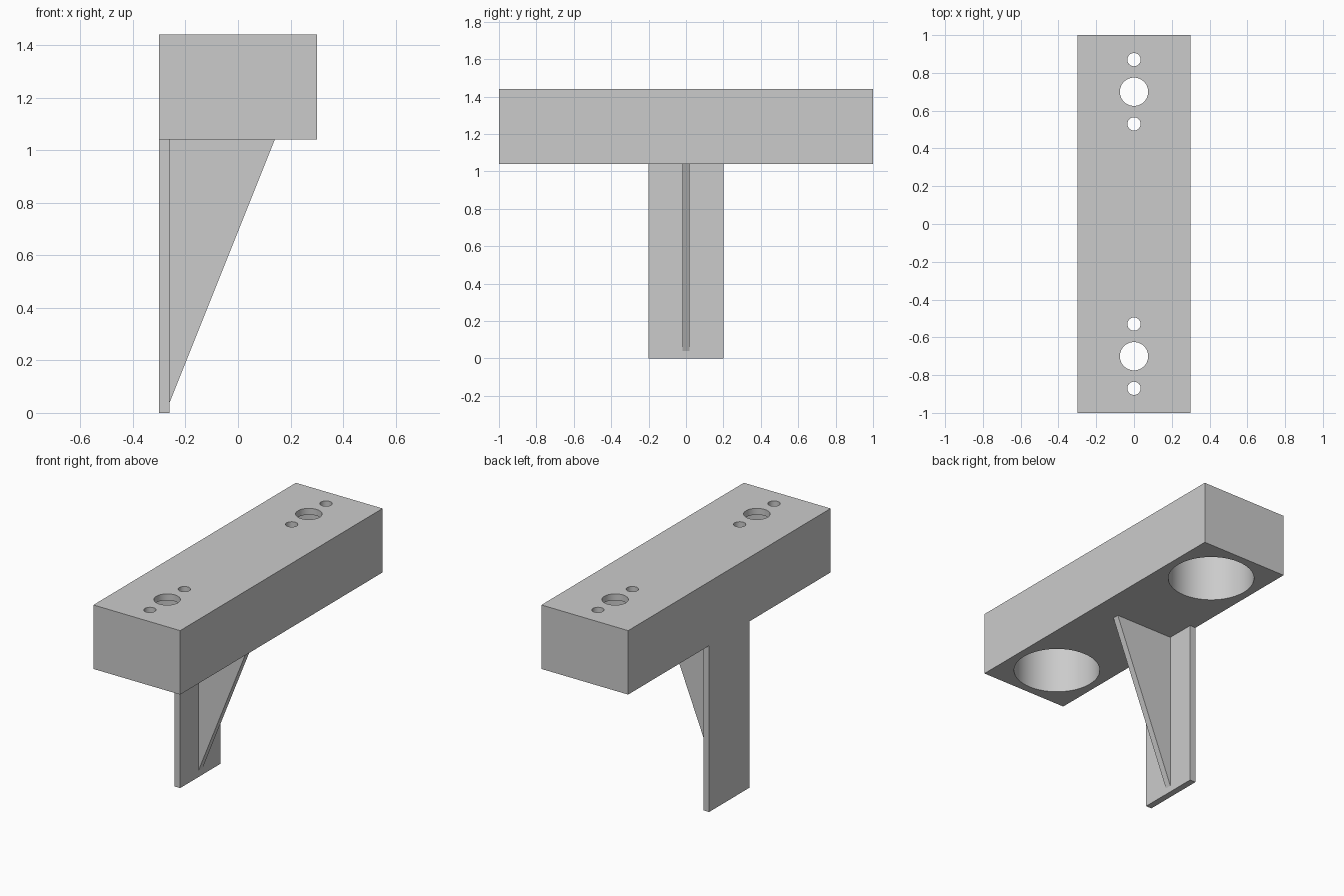
import bpy
import bmesh
from math import radians

cube = bpy.data.objects.get("Cube")
if cube:
    bpy.data.objects.remove(cube, do_unlink=True)

# Single grey material
grey = bpy.data.materials.new("plain grey")
grey.use_nodes = True
colour = (0.6, 0.6, 0.6, 1)
grey.diffuse_color = colour
grey.node_tree.nodes["Principled BSDF"].inputs["Base Color"].default_value = colour

PLATE = 0.04      # thickness of plate, rib and pocket roof
BASE, TOP = 1.04, 1.44


def make_object(name, bm):
    mesh = bpy.data.meshes.new(name)
    bmesh.ops.recalc_face_normals(bm, faces=bm.faces)
    bm.to_mesh(mesh)
    bm.free()
    mesh.materials.append(grey)
    obj = bpy.data.objects.new(name, mesh)
    bpy.context.collection.objects.link(obj)
    return obj


def extrude_profile(name, points, half_width):
    """Extrude an x-z outline along y, centred on y = 0."""
    bm = bmesh.new()
    face = bm.faces.new([bm.verts.new((x, -half_width, z)) for x, z in points])
    new = bmesh.ops.extrude_face_region(bm, geom=[face])["geom"]
    verts = [v for v in new if isinstance(v, bmesh.types.BMVert)]
    bmesh.ops.translate(bm, verts=verts, vec=(0, 2 * half_width, 0))
    return make_object(name, bm)


def drill(target, y, radius, low, high):
    """Cut a vertical round hole through the target."""
    bpy.ops.mesh.primitive_cylinder_add(
        vertices=64, radius=radius, depth=high - low, location=(0, y, (low + high) / 2))
    cutter = bpy.context.object
    cutter.name = "hole_cutter"
    cutter.hide_render = True
    cutter.data.materials.append(grey)
    cut = target.modifiers.new("hole", "BOOLEAN")
    cut.operation = "DIFFERENCE"
    cut.solver = "EXACT"
    cut.object = cutter
    bpy.context.view_layer.objects.active = target
    bpy.ops.object.modifier_apply(modifier=cut.name)
    bpy.data.objects.remove(cutter, do_unlink=True)


# Housing block with a round pocket below and three holes above at each end
housing = extrude_profile(
    "housing_block", [(-0.3, BASE), (0.3, BASE), (0.3, TOP), (-0.3, TOP)], 1.0)
for centre in (-0.7, 0.7):
    drill(housing, centre, 0.25, BASE - 0.1, TOP - PLATE)
    drill(housing, centre, 0.075, TOP - 0.1, TOP + 0.1)
    for offset in (-0.17, 0.17):
        drill(housing, centre + offset, 0.035, TOP - 0.1, TOP + 0.1)

bpy.ops.object.select_all(action="DESELECT")
housing.select_set(True)
bpy.context.view_layer.objects.active = housing
bpy.ops.object.shade_smooth_by_angle(angle=radians(30))

# Upright mounting plate, flush with the side of the block
inner = -0.3 + PLATE
extrude_profile("mounting_plate", [(-0.3, 0), (inner, 0), (inner, BASE), (-0.3, BASE)], 0.2)

# Triangular stiffening rib
extrude_profile("support_rib", [(inner, PLATE), (0.14, BASE), (inner, BASE)], PLATE / 2)
